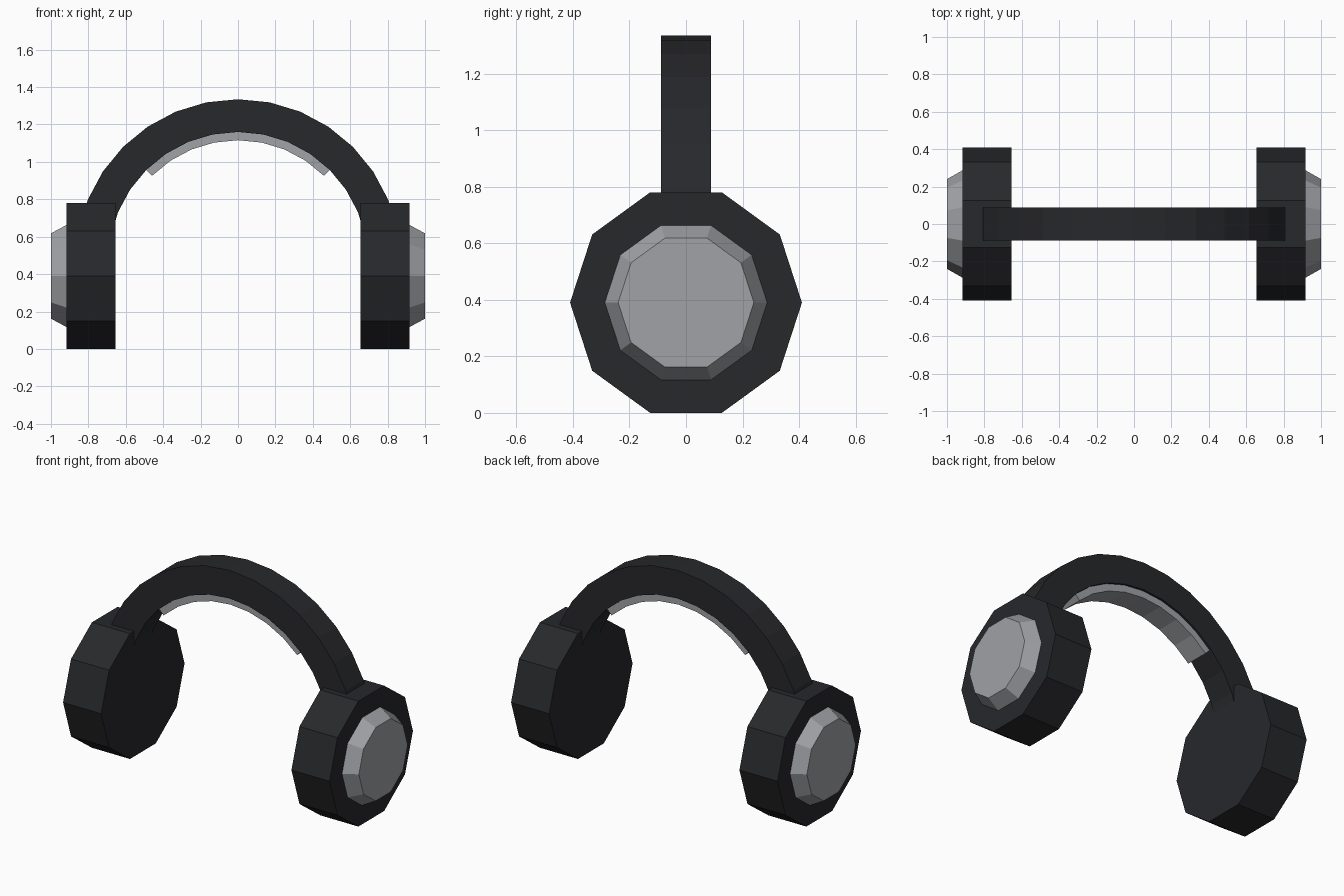
import bpy, bmesh, math

if "Cube" in bpy.data.objects:
    bpy.data.objects.remove(bpy.data.objects["Cube"])


def material(name, rgb):
    m = bpy.data.materials.new(name)
    m.diffuse_color = (*rgb, 1)
    m.use_nodes = True
    m.node_tree.nodes["Principled BSDF"].inputs["Base Color"].default_value = m.diffuse_color
    return m


DARK = material("dark_plastic", (0.02, 0.021, 0.024))
SILVER = material("silver", (0.35, 0.36, 0.38))


def finish(bm, name, mat):
    bmesh.ops.recalc_face_normals(bm, faces=bm.faces)
    mesh = bpy.data.meshes.new(name)
    bm.to_mesh(mesh)
    bm.free()
    mesh.materials.append(mat)
    obj = bpy.data.objects.new(name, mesh)
    bpy.context.collection.objects.link(obj)
    return obj


def drum(name, x0, r0, x1, r1, mat, cz=0.39, sides=10):
    """Ten-sided drum along x, from radius r0 at x0 to r1 at x1."""
    bm = bmesh.new()
    rings = [[bm.verts.new((x, r * math.cos(i * math.tau / sides),
                            cz + r * math.sin(i * math.tau / sides)))
              for i in range(sides)] for x, r in ((x0, r0), (x1, r1))]
    for ring in rings:
        bm.faces.new(ring)
    for i in range(sides):
        j = (i + 1) % sides
        bm.faces.new((rings[0][i], rings[0][j], rings[1][j], rings[1][i]))
    return finish(bm, name, mat)


def arch(name, r_in, r_out, half_w, steps, mat, cz=0.466):
    """Rectangular section swept over an arc, 11.25 degrees per step."""
    bm = bmesh.new()
    section = ((r_in, -half_w), (r_out, -half_w), (r_out, half_w), (r_in, half_w))
    rings = []
    for i in range(-steps, steps + 1):
        a = i * math.pi / 16
        rings.append([bm.verts.new((r * math.sin(a), y, cz + r * math.cos(a)))
                      for r, y in section])
    for a, b in zip(rings, rings[1:]):
        for k in range(4):
            n = (k + 1) % 4
            bm.faces.new((a[k], a[n], b[n], b[k]))
    bm.faces.new(rings[0])
    bm.faces.new(rings[-1])
    return finish(bm, name, mat)


# Headband and the cushion strip below its crown
arch("headband", 0.694, 0.869, 0.088, 8, DARK)
arch("headband_cushion", 0.65, 0.705, 0.075, 4, SILVER)

# Ear cups with bevelled silver outer caps, on both sides
for side, s in (("right", 1), ("left", -1)):
    drum(f"{side}_ear_cup", s * 0.655, 0.41, s * 0.917, 0.41, DARK)
    drum(f"{side}_cap", s * 0.90, 0.287, s * 0.917, 0.287, SILVER)
    drum(f"{side}_cap_bevel", s * 0.917, 0.287, s * 1.0, 0.24, SILVER)
